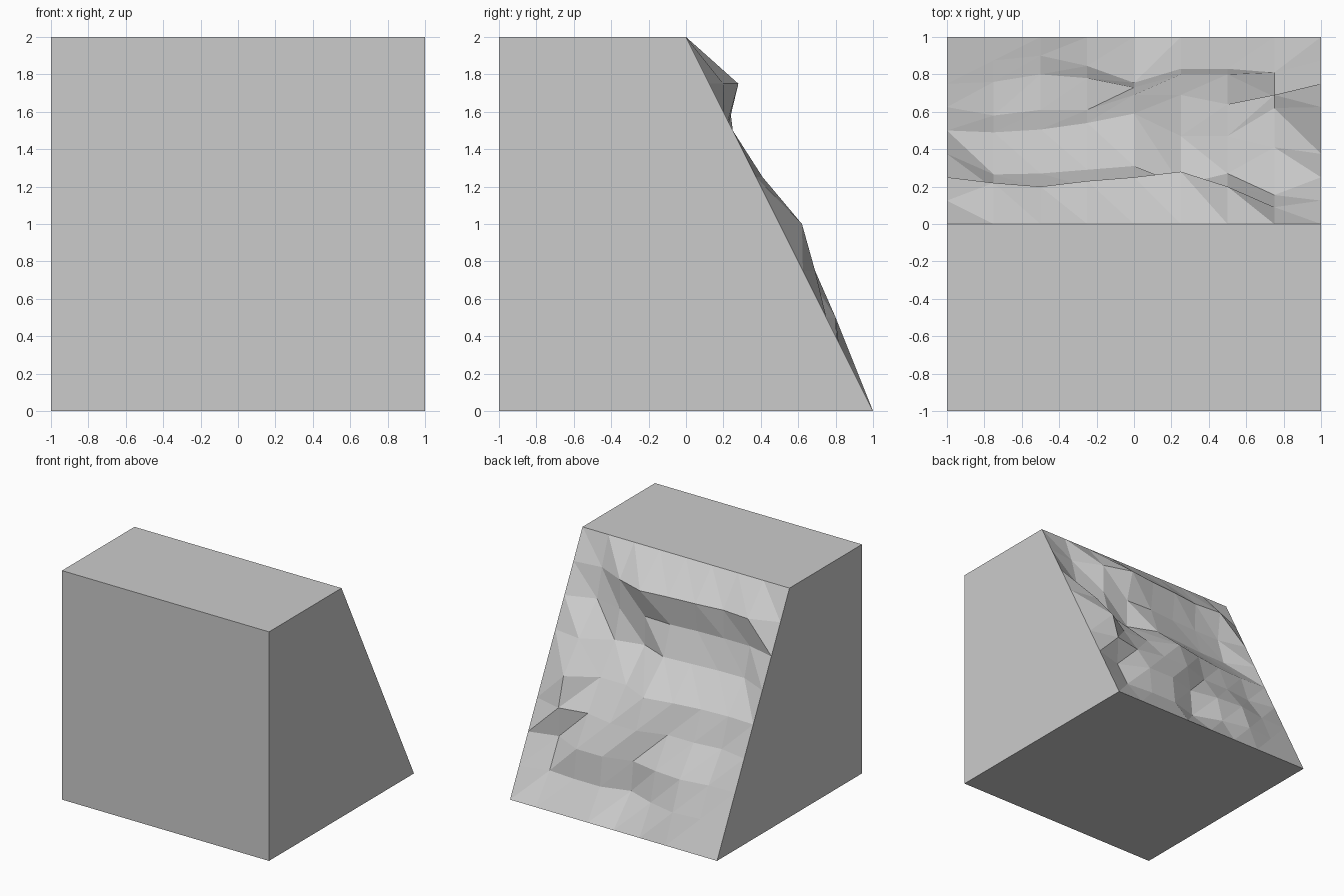
import bpy, bmesh

if "Cube" in bpy.data.objects:
    bpy.data.objects.remove(bpy.data.objects["Cube"])

# Depth (y) of the rocky face at x = -0.75 .. 0.75, rows from z = 1.75 down to 0.25
ROWS = [
    (0.22, 0.20, 0.23, 0.25, 0.28, 0.20, 0.09),
    (0.19, 0.19, 0.20, 0.22, 0.21, 0.20, 0.155),
    (0.265, 0.27, 0.29, 0.31, 0.21, 0.27, 0.41),
    (0.49, 0.505, 0.54, 0.59, 0.47, 0.47, 0.62),
    (0.58, 0.61, 0.61, 0.69, 0.69, 0.64, 0.69),
    (0.76, 0.80, 0.78, 0.73, 0.80, 0.80, 0.68),
    (0.875, 0.90, 0.845, 0.755, 0.83, 0.83, 0.81),
]
N = 8
STEP = 0.25


def depth(i, j):
    """Straight slope along the border, rough rock inside."""
    if 0 < i < N and 0 < j < N:
        return ROWS[j - 1][i - 1]
    return j / N


bm = bmesh.new()

# Rocky slope, row 0 at the top
g = [[bm.verts.new((-1 + i * STEP, depth(i, j), 2 - j * STEP)) for i in range(N + 1)]
     for j in range(N + 1)]
for j in range(N):
    for i in range(N):
        a, b, c, d = g[j][i], g[j][i + 1], g[j + 1][i + 1], g[j + 1][i]
        if j < 4:
            tris = ((a, b, d), (b, c, d))
        else:
            tris = ((a, b, c), (a, c, d))
        for t in tris:
            bm.faces.new(t)

# Plain block: front, top, bottom and the two sides
tl, tr, br, bl = [bm.verts.new((x, -1, z)) for x, z in ((-1, 2), (1, 2), (1, 0), (-1, 0))]
bm.faces.new((tl, tr, br, bl))
bm.faces.new([tl, tr] + g[0][::-1])
bm.faces.new([bl, br] + g[N][::-1])
bm.faces.new([bl, tl] + [row[0] for row in g])
bm.faces.new([br, tr] + [row[N] for row in g])
bmesh.ops.recalc_face_normals(bm, faces=bm.faces)

mesh = bpy.data.meshes.new("rock_slope_block")
bm.to_mesh(mesh)
bm.free()
block = bpy.data.objects.new("rock_slope_block", mesh)
bpy.context.collection.objects.link(block)
